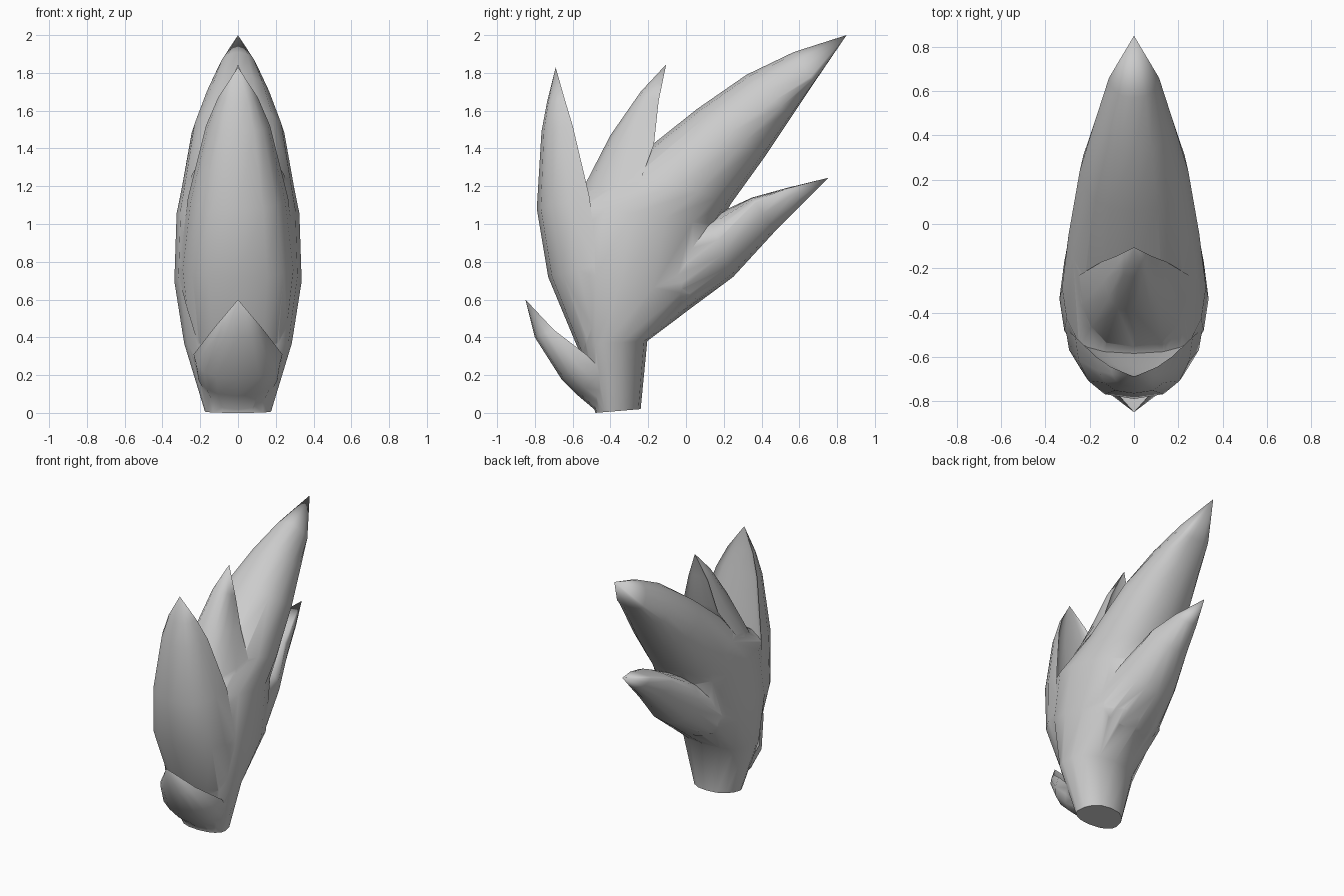
import bpy, bmesh, math

if "Cube" in bpy.data.objects:
    bpy.data.objects.remove(bpy.data.objects["Cube"])

SIDES = 16


def loft(name, tip, sections, back=None, power=0.85):
    """Loft oval rings (front y, z, back y, z, half width, edge) up to a pointed tip.
    edge: where the widest point lies from front to back;
    back: bulge behind it (negative makes a hollow leaf)."""
    bm = bmesh.new()
    rings = []
    for fy, fz, by, bz, w, edge in sections:
        bulge = 1 - edge if back is None else back
        ring = []
        for i in range(SIDES):
            t = 2 * math.pi * i / SIDES
            c, s = math.cos(t), math.sin(t)
            u = edge * (1 - c) if c >= 0 else edge - bulge * c
            x = w * math.copysign(abs(s) ** power, s) if abs(s) > 1e-6 else 0
            ring.append(bm.verts.new((x, fy + u * (by - fy), fz + u * (bz - fz))))
        rings.append(ring)
    for a, b in zip(rings, rings[1:]):
        for i in range(SIDES):
            j = (i + 1) % SIDES
            bm.faces.new((a[i], a[j], b[j], b[i]))
    point = bm.verts.new((0, *tip))
    for i in range(SIDES):
        bm.faces.new((rings[-1][i], rings[-1][(i + 1) % SIDES], point))
    bm.faces.new(rings[0][::-1])
    bmesh.ops.recalc_face_normals(bm, faces=bm.faces[:])
    mesh = bpy.data.meshes.new(name)
    bm.to_mesh(mesh)
    bm.free()
    ob = bpy.data.objects.new(name, mesh)
    bpy.context.collection.objects.link(ob)
    return ob


# Trunk sweeping back into the longest plume
body = loft("plume_tuft", (0.85, 2.0), [
    (-0.48, 0.0, -0.24, 0.02, 0.175, 0.35),
    (-0.57, 0.36, -0.205, 0.38, 0.285, 0.4),
    (-0.71, 0.77, 0.10, 0.61, 0.337, 0.46),
    (-0.66, 1.11, 0.17, 0.99, 0.325, 0.45),
    (-0.33, 1.30, 0.24, 1.11, 0.295, 0.5),
    (0.06, 1.61, 0.42, 1.36, 0.245, 0.5),
    (0.32, 1.79, 0.56, 1.57, 0.175, 0.62),
    (0.57, 1.91, 0.68, 1.75, 0.113, 0.82)])

# Lower rear plume, widest towards its upper edge
rear = loft("rear_plume", (0.755, 1.245), [
    (-0.23, 0.45, -0.42, 0.68, 0.22, 0.5),
    (0.0, 0.535, -0.15, 0.87, 0.27, 0.5),
    (0.25, 0.72, 0.12, 1.035, 0.215, 0.62),
    (0.47, 0.96, 0.35, 1.14, 0.145, 0.85),
    (0.62, 1.11, 0.53, 1.19, 0.085, 0.95)])

# Tall front plume with hollow back
front = loft("front_plume", (-0.69, 1.83), [
    (-0.47, 0.12, -0.38, 0.14, 0.15, 1),
    (-0.58, 0.36, -0.42, 0.40, 0.265, 1),
    (-0.73, 0.72, -0.47, 0.78, 0.31, 1),
    (-0.79, 1.08, -0.51, 1.14, 0.265, 1),
    (-0.765, 1.49, -0.60, 1.52, 0.17, 1),
    (-0.735, 1.65, -0.645, 1.67, 0.105, 1)], -0.25, 0.72)

# Middle plume with hollow back
middle = loft("middle_plume", (-0.105, 1.845), [
    (-0.66, 0.88, -0.28, 0.95, 0.315, 1),
    (-0.56, 1.16, -0.23, 1.26, 0.245, 1),
    (-0.40, 1.47, -0.17, 1.42, 0.145, 1),
    (-0.24, 1.70, -0.145, 1.65, 0.08, 1)], -0.15, 0.7)

# Small curled lip at the foot
lip = loft("foot_lip", (-0.85, 0.6), [
    (-0.475, 0.01, -0.36, 0.06, 0.145, 1),
    (-0.57, 0.09, -0.44, 0.22, 0.22, 1),
    (-0.66, 0.18, -0.53, 0.31, 0.235, 1),
    (-0.80, 0.40, -0.70, 0.44, 0.135, 1)], -0.3, 0.75)

# Fuse all plumes into one skin
bpy.context.view_layer.objects.active = body
for part in (rear, front, middle, lip):
    mod = body.modifiers.new("fuse", 'BOOLEAN')
    mod.operation = 'UNION'
    mod.solver = 'EXACT'
    mod.object = part
    bpy.ops.object.modifier_apply(modifier=mod.name)
    bpy.data.objects.remove(part, do_unlink=True)

body.select_set(True)
bpy.ops.object.shade_smooth_by_angle(angle=math.radians(70))
